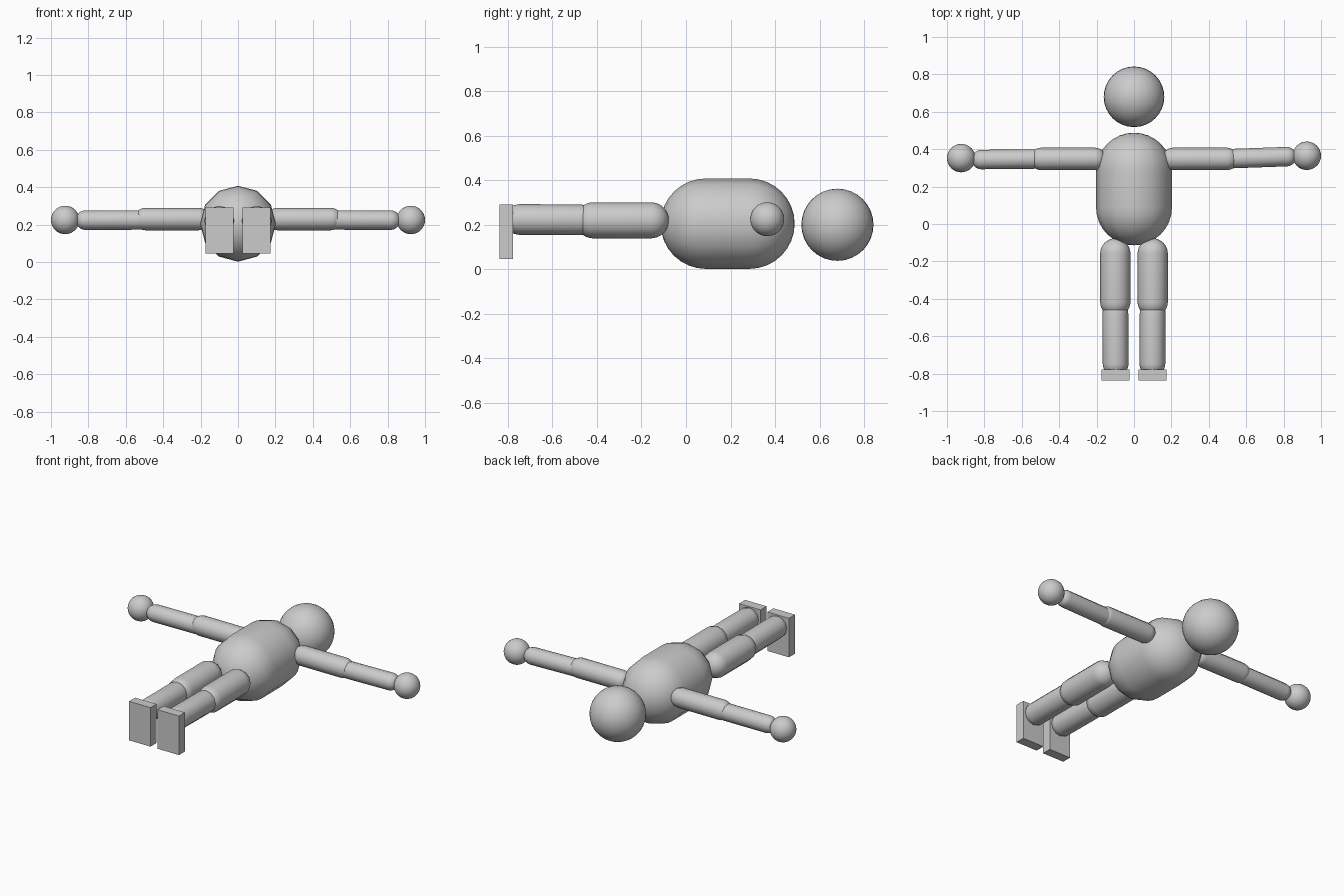
import bpy, bmesh
from math import sin, cos, pi
from mathutils import Vector

if "Cube" in bpy.data.objects:
    bpy.data.objects.remove(bpy.data.objects["Cube"])


def finish(bm, name):
    bmesh.ops.recalc_face_normals(bm, faces=bm.faces)
    mesh = bpy.data.meshes.new(name)
    bm.to_mesh(mesh)
    bm.free()
    obj = bpy.data.objects.new(name, mesh)
    bpy.context.collection.objects.link(obj)
    return obj


def smooth(obj):
    for p in obj.data.polygons:
        p.use_smooth = True


def capsule(name, tip_a, tip_b, r, sides=12, rings=8):
    """Round-ended limb between two tips, made by spinning a profile."""
    a, b = Vector(tip_a), Vector(tip_b)
    axis = (b - a).normalized()
    out = axis.cross(Vector((0, 0, 1))).cross(axis).normalized()
    quarter = [i * pi / 2 / rings for i in range(rings + 1)]
    profile = [a + axis * r * (1 - cos(t)) + out * r * sin(t) for t in quarter]
    profile += [b - axis * r * (1 - cos(t)) + out * r * sin(t) for t in reversed(quarter)]
    bm = bmesh.new()
    verts = [bm.verts.new(p) for p in profile]
    edges = [bm.edges.new(pair) for pair in zip(verts, verts[1:])]
    bmesh.ops.spin(bm, geom=verts + edges, cent=a, axis=axis,
                   angle=2 * pi, steps=sides, use_merge=False)
    bmesh.ops.remove_doubles(bm, verts=bm.verts, dist=1e-5)
    smooth(finish(bm, name))


def ball(name, centre, r):
    bm = bmesh.new()
    bmesh.ops.create_uvsphere(bm, u_segments=32, v_segments=16, radius=r)
    bmesh.ops.translate(bm, verts=bm.verts, vec=centre)
    smooth(finish(bm, name))


def box(name, lo, hi):
    bm = bmesh.new()
    bmesh.ops.create_cube(bm, size=1)
    lo, hi = Vector(lo), Vector(hi)
    bmesh.ops.scale(bm, verts=bm.verts, vec=hi - lo)
    bmesh.ops.translate(bm, verts=bm.verts, vec=(lo + hi) / 2)
    finish(bm, name)


# Body and head
capsule("torso", (0, -0.114, 0.205), (0, 0.488, 0.205), 0.203)
ball("head", (0, 0.68, 0.2), 0.162)

# Limbs: the two sides differ slightly in the forearm angle
for side, s, dy in (("left", -1, -0.004), ("right", 1, 0.014)):
    # Arm
    capsule(f"{side}_upper_arm", (s * 0.15, 0.348, 0.23), (s * 0.556, 0.348, 0.23), 0.06)
    capsule(f"{side}_forearm", (s * 0.475, 0.348, 0.225), (s * 0.868, 0.348 + dy, 0.224), 0.052)
    ball(f"{side}_hand", (s * 0.924, 0.355 + dy * 0.7, 0.225), 0.076)

    # Leg
    x = s * 0.1
    capsule(f"{side}_thigh", (x, -0.077, 0.22), (x, -0.497, 0.22), 0.081)
    capsule(f"{side}_shin", (x, -0.41, 0.222), (s * 0.098, -0.815, 0.224), 0.069)

    # Foot
    box(f"{side}_foot", (s * 0.099 - 0.075, -0.837, 0.046), (s * 0.099 + 0.075, -0.777, 0.292))
